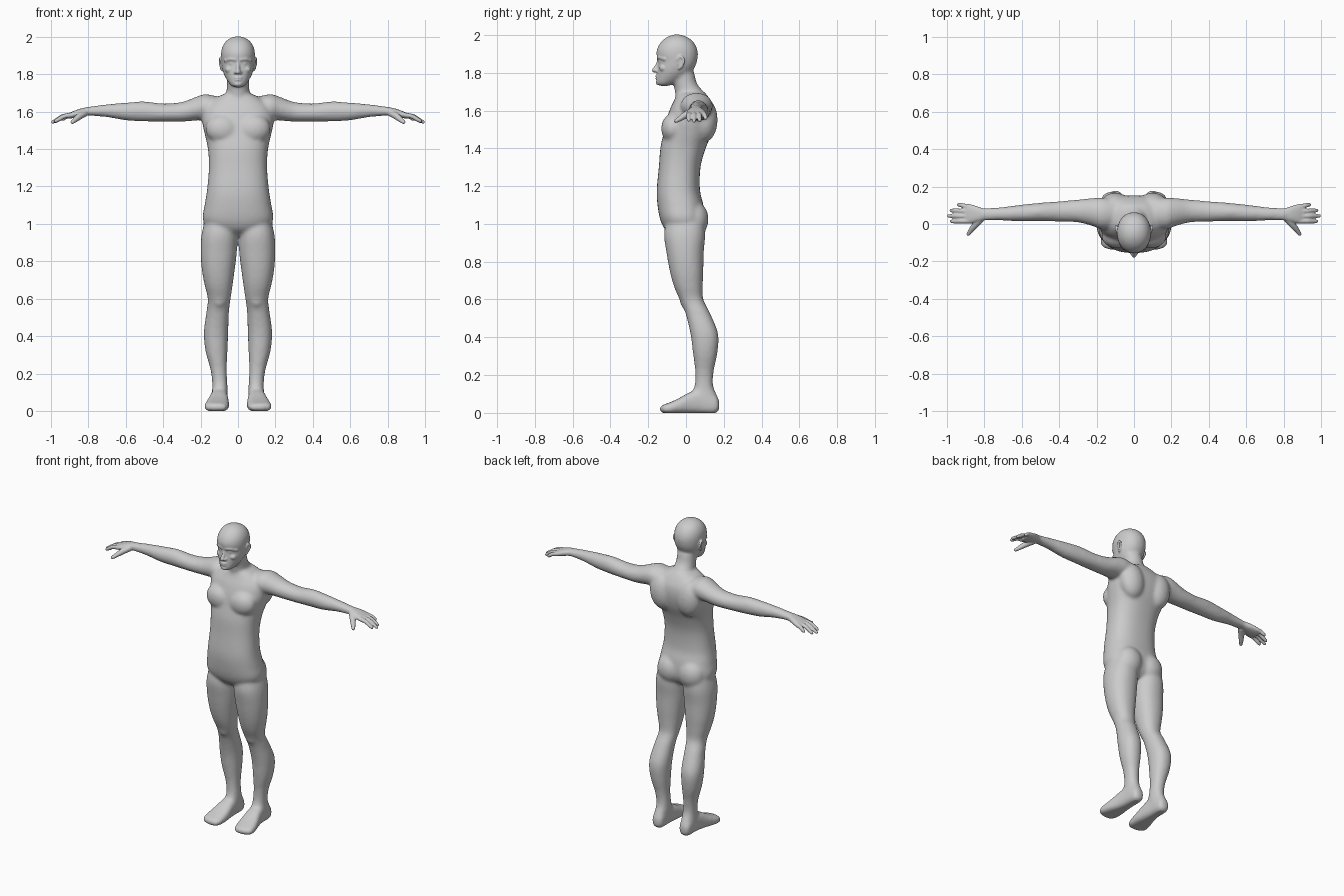
import bpy, bmesh, math
from mathutils import Vector, Matrix


def spline(rows, sub):
    """Catmull-Rom interpolation of equal-length tuples."""
    out = []
    for i in range(len(rows) - 1):
        a, b = rows[max(i - 1, 0)], rows[i]
        c, d = rows[i + 1], rows[min(i + 2, len(rows) - 1)]
        for k in range(sub):
            t = k / sub
            out.append([0.5 * (2 * q + (r - p) * t + (2 * p - 5 * q + 4 * r - s) * t * t
                               + (3 * q - p - 3 * r + s) * t ** 3)
                        for p, q, r, s in zip(a, b, c, d)])
    out.append(list(rows[-1]))
    return out


def loft(bm, axis, rows, n=2.2, sub=5, seg=36):
    """Skin over super-ellipse sections given as (position, u min, u max, v min, v max)."""
    rings = []
    for t, u0, u1, v0, v1 in spline(rows, sub):
        ring = []
        for i in range(seg):
            a = 2 * math.pi * i / seg
            c, s = math.cos(a), math.sin(a)
            u = (u0 + u1) / 2 + (u1 - u0) / 2 * math.copysign(abs(c) ** (2 / n), c)
            v = (v0 + v1) / 2 + (v1 - v0) / 2 * math.copysign(abs(s) ** (2 / n), s)
            ring.append(bm.verts.new({'x': (t, u, v), 'y': (u, t, v), 'z': (u, v, t)}[axis]))
        rings.append(ring)
    for r, q in zip(rings, rings[1:]):
        for i in range(seg):
            j = (i + 1) % seg
            bm.faces.new((r[i], r[j], q[j], q[i]))
    bm.faces.new(rings[0])
    bm.faces.new(rings[-1])


def blob(bm, loc, size, tilt=0.0, sub=3):
    m = Matrix.Translation(loc) @ Matrix.Rotation(tilt, 4, 'Y') @ Matrix.Diagonal((*size, 1))
    bmesh.ops.create_icosphere(bm, subdivisions=sub, radius=1, matrix=m)


def tube(bm, pts, sub=6):
    """Chain of balls along (x, y, z, radius) points."""
    for x, y, z, r in spline(pts, sub):
        blob(bm, (x, y, z), (r, r, r), sub=2)


def fuse(name, bm, voxel, passes, puff):
    """Mirror, merge and smooth all parts to one skin."""
    me = bpy.data.meshes.new(name)
    bmesh.ops.recalc_face_normals(bm, faces=bm.faces)
    bm.to_mesh(me)
    bm.free()
    ob = bpy.data.objects.new(name, me)
    bpy.context.collection.objects.link(ob)
    ob.modifiers.new("mirror", 'MIRROR').use_mirror_merge = False
    rm = ob.modifiers.new("merge", 'REMESH')
    rm.mode = 'VOXEL'
    rm.voxel_size = voxel
    sm = ob.modifiers.new("smooth", 'SMOOTH')
    sm.factor = 0.5
    sm.iterations = passes
    dp = ob.modifiers.new("puff", 'DISPLACE')
    dp.strength = puff
    dp.mid_level = 0
    dg = bpy.context.evaluated_depsgraph_get()
    new = bpy.data.meshes.new_from_object(ob.evaluated_get(dg))
    ob.modifiers.clear()
    ob.data = new
    return ob


# ---------- large forms ----------
bm = bmesh.new()
# torso: height, half width, front, back
torso = [(.94, .06, -.06, .05), (.97, .14, -.105, .08), (1.02, .184, -.132, .095),
         (1.1, .175, -.147, .088), (1.18, .162, -.151, .07), (1.3, .152, -.14, .073),
         (1.4, .157, -.132, .1), (1.48, .174, -.115, .133), (1.55, .188, -.1, .148),
         (1.61, .18, -.08, .145), (1.655, .14, -.058, .125), (1.69, .08, -.045, .1)]
loft(bm, 'z', [(z, -w, w, f, b) for z, w, f, b in torso], 2.4)
# neck
neck = [(1.6, .09, -.05, .14), (1.66, .074, -.05, .12), (1.70, .06, -.055, .088),
        (1.74, .056, -.062, .056), (1.80, .056, -.07, .04)]
loft(bm, 'z', [(z, -w, w, f, b) for z, w, f, b in neck], 2)
# head
head = [(1.733, .026, -.148, -.095), (1.75, .043, -.155, -.05), (1.775, .059, -.152, -.01),
        (1.80, .072, -.15, .022), (1.83, .081, -.147, .043), (1.86, .085, -.144, .055),
        (1.90, .088, -.154, .06), (1.935, .084, -.146, .052), (1.965, .07, -.125, .033),
        (1.985, .049, -.1, .006), (1.999, .018, -.068, -.03)]
loft(bm, 'z', [(z, -w, w, f, b) for z, w, f, b in head], 2.1)
# leg
loft(bm, 'z', [(1.06, .03, .16, -.09, .085), (.95, .008, .19, -.112, .098),
               (.85, .01, .196, -.1, .09), (.75, .022, .189, -.082, .088),
               (.67, .033, .174, -.06, .085), (.6, .043, .158, -.03, .088),
               (.53, .052, .165, 0, .122), (.42, .056, .179, .027, .166),
               (.32, .06, .17, .04, .163), (.22, .064, .143, .052, .143),
               (.14, .06, .134, .048, .141), (.08, .06, .137, .02, .165),
               (.02, .065, .135, .02, .165)])
# foot
loft(bm, 'y', [(.173, .085, .115, .02, .06), (.155, .065, .133, 0, .09), (.08, .06, .139, 0, .12),
               (.02, .055, .15, 0, .105), (-.04, .05, .168, 0, .072), (-.09, .052, .178, 0, .05),
               (-.118, .06, .17, .002, .04), (-.135, .075, .13, .008, .032)], 2.8)
# arm
loft(bm, 'x', [(.09, -.015, .125, 1.57, 1.672), (.17, -.025, .138, 1.56, 1.69),
               (.22, -.008, .135, 1.557, 1.677), (.3, .012, .127, 1.55, 1.648),
               (.4, .016, .118, 1.55, 1.64), (.5, .019, .11, 1.551, 1.651),
               (.6, .018, .1, 1.557, 1.645), (.7, .021, .088, 1.574, 1.636),
               (.8, .022, .081, 1.582, 1.623), (.84, .02, .085, 1.58, 1.615)], 2)
# chest, shoulder blade, buttock, knee cap
blob(bm, (.083, -.068, 1.505), (.088, .06, .076), -.15)
blob(bm, (.1, .098, 1.55), (.08, .066, .115), .1)
blob(bm, (.078, .043, 1.025), (.085, .073, .092))
blob(bm, (.1, .005, .6), (.035, .036, .05))
base = fuse("base", bm, .01, 9, .003)

# ---------- fine forms ----------
bm = bmesh.new()
bm.from_mesh(base.data)
bpy.data.objects.remove(base)
# palm
loft(bm, 'x', [(.74, .022, .084, 1.578, 1.63), (.80, .021, .082, 1.581, 1.623),
               (.84, .012, .094, 1.575, 1.616), (.88, .003, .106, 1.567, 1.602),
               (.91, .006, .106, 1.562, 1.588)], 2.4)
# fingers
for y0, y1, tip, z in [(.016, .014, .985, 1.542), (.042, .043, 1.0, 1.537),
                       (.068, .072, .986, 1.54), (.093, .103, .948, 1.552)]:
    k = tip - .89
    tube(bm, [(.885, y0, 1.583, .0135), (.89 + k * .4, (y0 + y1) / 2, 1.576, .012),
              (.89 + k * .7, y1, (1.566 + z) / 2 + .006, .011), (tip - .009, y1, z + .007, .009)])
# thumb
tube(bm, [(.82, .028, 1.592, .02), (.848, -.005, 1.575, .018),
          (.872, -.035, 1.555, .0135), (.886, -.054, 1.544, .01)])
# nose
tube(bm, [(0, -.143, 1.868, .009), (0, -.152, 1.84, .009), (0, -.168, 1.813, .0125)])
blob(bm, (.012, -.155, 1.81), (.01, .012, .008))
# brow, eye, cheek
tube(bm, [(.012, -.147, 1.878, .009), (.04, -.138, 1.881, .0095), (.068, -.112, 1.872, .009)])
blob(bm, (.032, -.131, 1.858), (.014, .012, .009))
blob(bm, (.045, -.117, 1.825), (.024, .024, .02))
# lips and chin
blob(bm, (0, -.152, 1.782), (.023, .01, .005))
blob(bm, (0, -.151, 1.77), (.02, .01, .0055))
blob(bm, (0, -.145, 1.748), (.022, .014, .013))
# ear
blob(bm, (.087, -.03, 1.852), (.006, .018, .03), .12)
tube(bm, [(.09, -.045, 1.866, .005), (.095, -.032, 1.885, .006), (.098, -.014, 1.876, .006),
          (.096, -.013, 1.856, .006), (.09, -.025, 1.832, .006), (.085, -.036, 1.822, .006)])

body = fuse("human_body", bm, .005, 3, .0008)
for v in body.data.vertices:
    v.co.z = max(v.co.z, 0)
body.data.polygons.foreach_set("use_smooth", [True] * len(body.data.polygons))
body.data.update()
